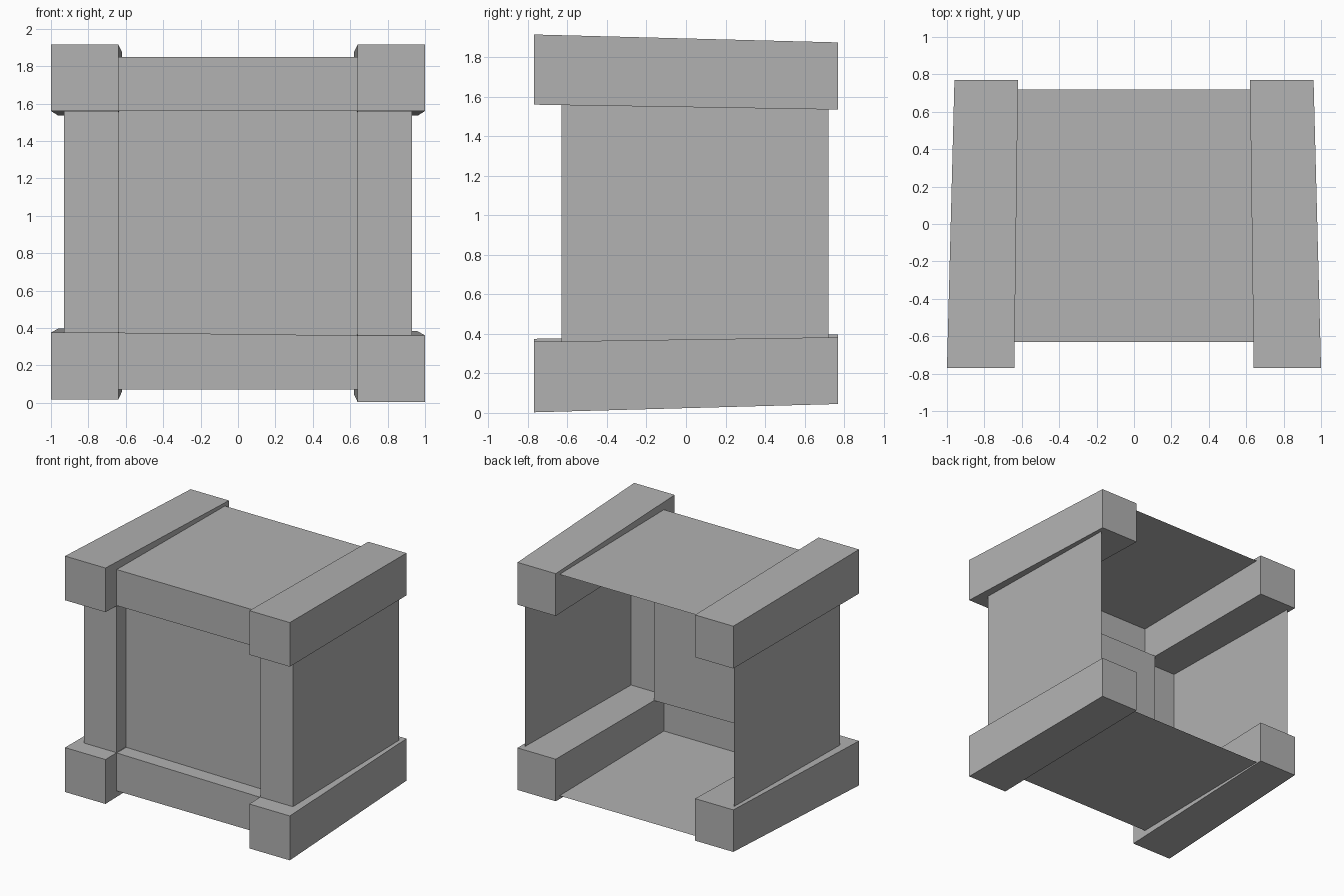
import bpy
from mathutils import Vector

cube = bpy.data.objects.get("Cube")
if cube:
    bpy.data.objects.remove(cube, do_unlink=True)

grey = bpy.data.materials.new("plain grey")
grey.use_nodes = True
colour = (0.445, 0.445, 0.445, 1)
grey.diffuse_color = colour
grey.node_tree.nodes["Principled BSDF"].inputs["Base Color"].default_value = colour


def make(name, verts, faces):
    mesh = bpy.data.meshes.new(name)
    mesh.from_pydata(verts, [], faces)
    mesh.materials.append(grey)
    obj = bpy.data.objects.new(name, mesh)
    bpy.context.collection.objects.link(obj)
    return obj


def sheet(name, corners, facing):
    """A thin flat panel whose normal points towards 'facing'."""
    a, b, c = (Vector(p) for p in corners[:3])
    if (b - a).cross(c - b).dot(Vector(facing)) < 0:
        corners = corners[::-1]
    return make(name, corners, [range(4)])


def rail(name, side, front, back):
    """A tapering beam running front to back; sections are x0, x1, z0, z1."""
    verts = []
    for y, (x0, x1, z0, z1) in ((-0.77, front), (0.77, back)):
        verts += [(x0 * side, y, z0), (x1 * side, y, z0),
                  (x1 * side, y, z1), (x0 * side, y, z1)]
    faces = [(0, 1, 2, 3), (7, 6, 5, 4)]
    faces += [(i, i + 4, (i + 1) % 4 + 4, (i + 1) % 4) for i in range(4)]
    if side < 0:
        faces = [f[::-1] for f in faces]
    return make(name, verts, faces)


FRONT, RECESS, BACK = -0.63, -0.51, 0.72
INNER, OUTER = 0.64, 0.93
FLOOR, ROOF, LINTEL = 0.07, 1.85, 1.56
SILL = {-1: 0.375, 1: 0.36}

# Corner rails, side panels and posts
for side, label in ((1, "left"), (-1, "right")):
    sill = SILL[side]
    rail("top_rail_" + label, side, (INNER, 1, LINTEL, 1.915), (0.62, 0.96, 1.535, 1.875))
    rail("bottom_rail_" + label, side, (INNER, 1, sill - 0.357, sill),
         (0.62, 0.96, sill - 0.315, sill + 0.023))
    x0, x1 = INNER * side, OUTER * side
    sheet("side_panel_" + label, [(x1, FRONT, sill), (x1, BACK, sill),
                                  (x1, BACK, LINTEL), (x1, FRONT, LINTEL)], (side, 0, 0))
    sheet("front_post_" + label, [(x0, FRONT, sill), (x1, FRONT, sill),
                                  (x1, FRONT, LINTEL), (x0, FRONT, LINTEL)], (0, -1, 0))
    sheet("recess_side_" + label, [(x0, FRONT, sill), (x0, RECESS, sill),
                                   (x0, RECESS, LINTEL), (x0, FRONT, LINTEL)], (-side, 0, 0))


def across(name, y0, z0, y1, z1, facing):
    """A panel between the rails; a height may differ per side."""
    def h(z, s):
        return z[s] if isinstance(z, dict) else z
    sheet(name, [(-INNER, y0, h(z0, -1)), (INNER, y0, h(z0, 1)),
                 (INNER, y1, h(z1, 1)), (-INNER, y1, h(z1, -1))], facing)


# Roof, floor and recessed front; the back stays open
across("roof", FRONT, ROOF, BACK, ROOF, (0, 0, 1))
across("floor", FRONT, FLOOR, BACK, FLOOR, (0, 0, -1))
across("front_top_beam", FRONT, LINTEL, FRONT, ROOF, (0, -1, 0))
across("front_bottom_beam", FRONT, FLOOR, FRONT, SILL, (0, -1, 0))
across("recess_top", FRONT, LINTEL, RECESS, LINTEL, (0, 0, -1))
across("recess_ledge", FRONT, SILL, RECESS, SILL, (0, 0, 1))
across("front_panel", RECESS, SILL, RECESS, LINTEL, (0, -1, 0))
